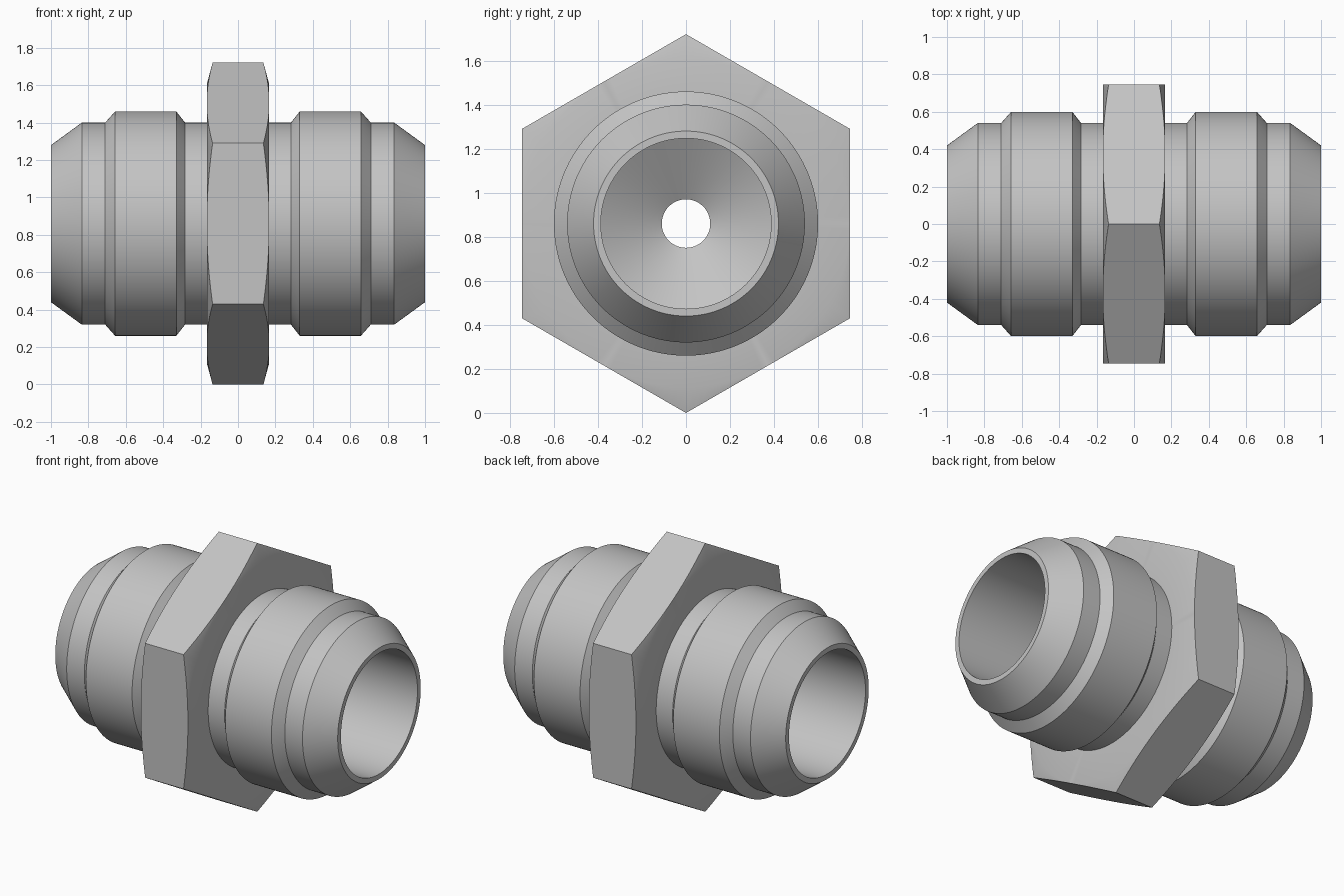
import bpy, bmesh, math

cube = bpy.data.objects.get("Cube")
if cube:
    bpy.data.objects.remove(cube, do_unlink=True)

CENTRE_Z = 0.86
SEGMENTS = 144

steel = bpy.data.materials.new("grey steel")
steel.use_nodes = True
grey = (0.55, 0.55, 0.55, 1)
steel.diffuse_color = grey
steel.node_tree.nodes["Principled BSDF"].inputs["Base Color"].default_value = grey


def ring_solid(name, rings):
    """Join closed rings, each a function angle -> (x, radius), into a closed tube around x."""
    bm = bmesh.new()
    loops = []
    for ring in rings:
        loop = []
        for i in range(SEGMENTS):
            a = math.tau * i / SEGMENTS
            x, r = ring(a)
            loop.append(bm.verts.new((x, r * math.sin(a), r * math.cos(a))))
        loops.append(loop)
    for k, loop in enumerate(loops):
        following = loops[(k + 1) % len(loops)]
        for i in range(SEGMENTS):
            j = (i + 1) % SEGMENTS
            bm.faces.new((loop[i], loop[j], following[j], following[i]))
    bmesh.ops.remove_doubles(bm, verts=bm.verts, dist=1e-5)
    bmesh.ops.recalc_face_normals(bm, faces=bm.faces)
    mesh = bpy.data.meshes.new(name)
    bm.to_mesh(mesh)
    bm.free()
    mesh.materials.append(steel)
    obj = bpy.data.objects.new(name, mesh)
    obj.location.z = CENTRE_Z
    bpy.context.collection.objects.link(obj)
    bpy.ops.object.select_all(action='DESELECT')
    obj.select_set(True)
    bpy.context.view_layer.objects.active = obj
    bpy.ops.object.shade_smooth_by_angle(angle=math.radians(30))
    return obj


def circle(x, r):
    return lambda a: (x, r)


# Fitting body: stepped outside, then drilled bore with a narrow central passage
outside = [(0.283, 0.54), (0.33, 0.6), (0.657, 0.6), (0.71, 0.54), (0.835, 0.54), (1, 0.42)]
bore = [(1, 0.387), (0.33, 0.387), (0.165, 0.11)]
half = outside + bore
profile = half + [(-x, r) for x, r in reversed(half)]
ring_solid("fitting_body", [circle(x, r) for x, r in profile])

# Hexagonal nut with shallow conical chamfers on both faces
APOTHEM, HALF_WIDTH, SLOPE = 0.745, 0.167, 0.27


def hex_edge(side):
    def ring(a):
        r = APOTHEM / math.cos(a % (math.pi / 3) - math.pi / 6)
        return side * (HALF_WIDTH - SLOPE * (r - APOTHEM)), r
    return ring


ring_solid("hex_nut", [circle(HALF_WIDTH, 0.5), circle(HALF_WIDTH, APOTHEM), hex_edge(1),
                       hex_edge(-1), circle(-HALF_WIDTH, APOTHEM), circle(-HALF_WIDTH, 0.5)])
